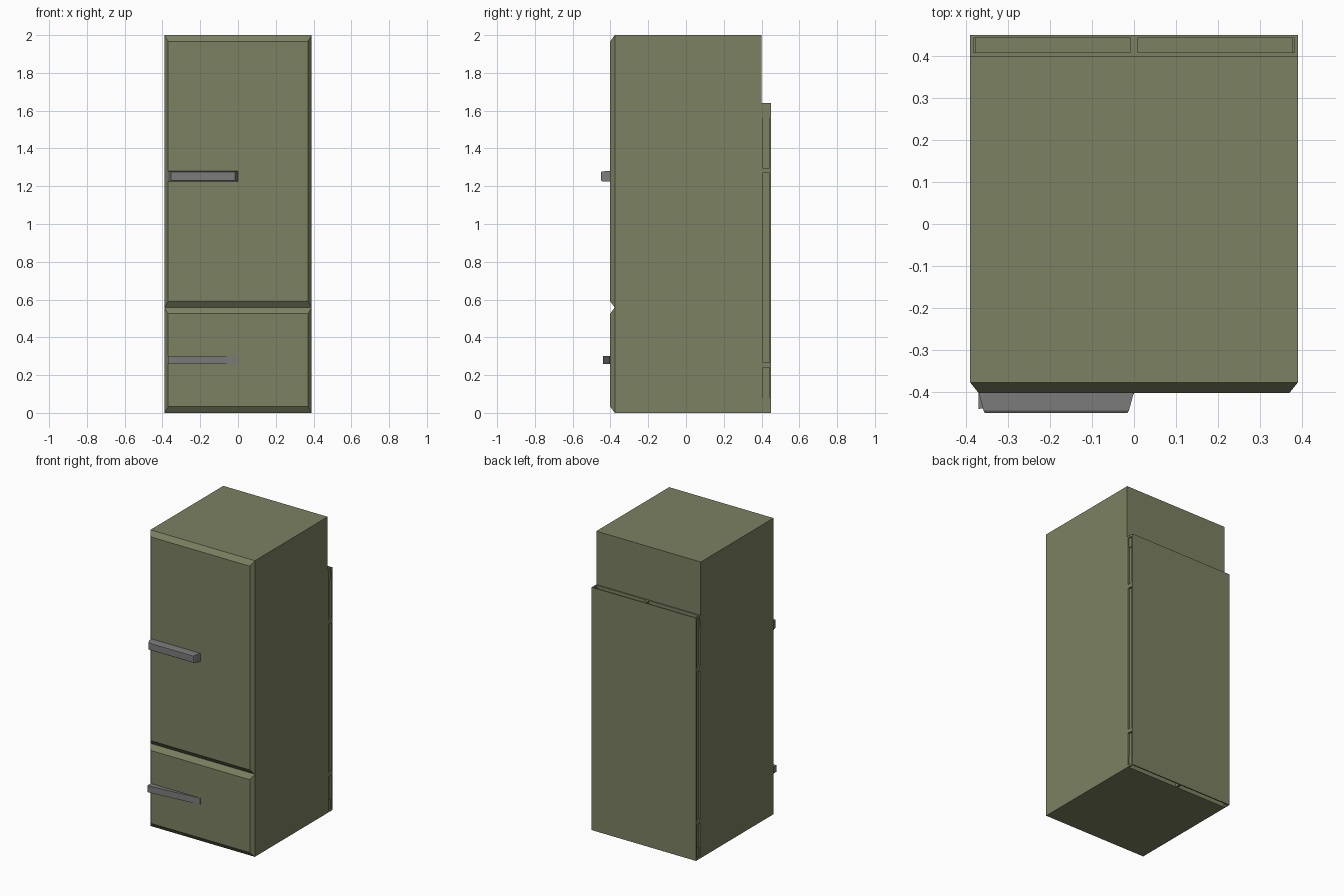
import bpy, bmesh

if "Cube" in bpy.data.objects:
    bpy.data.objects.remove(bpy.data.objects["Cube"])

def material(name, rgb):
    m = bpy.data.materials.new(name)
    m.diffuse_color = (*rgb, 1)
    m.use_nodes = True
    m.node_tree.nodes["Principled BSDF"].inputs["Base Color"].default_value = m.diffuse_color
    return m

olive = material("olive_paint", (0.20, 0.22, 0.12))
grey = material("handle_grey", (0.20, 0.20, 0.205))

def finish(bm, name, mat, recalc=True):
    if recalc:
        bmesh.ops.recalc_face_normals(bm, faces=bm.faces)
    me = bpy.data.meshes.new(name)
    bm.to_mesh(me)
    bm.free()
    me.materials.append(mat)
    ob = bpy.data.objects.new(name, me)
    bpy.context.collection.objects.link(ob)
    return ob

def loft(name, mat, rings):
    """Stack rectangles (y, x0, x1, z0, z1) from back to front into a solid."""
    bm = bmesh.new()
    loops = [[bm.verts.new((x, y, z)) for x, z in ((x0, z0), (x1, z0), (x1, z1), (x0, z1))]
             for y, x0, x1, z0, z1 in rings]
    for a, b in zip(loops, loops[1:]):
        for i in range(4):
            j = (i + 1) % 4
            bm.faces.new((a[i], a[j], b[j], b[i]))
    bm.faces.new(loops[0])
    bm.faces.new(loops[-1])
    return finish(bm, name, mat)

# Cabinet and the two chamfered doors
W = 0.39
loft("cabinet", olive, [(0.40, -W, W, 0, 2), (-0.377, -W, W, 0, 2)])
for name, z0, z1 in (("freezer_drawer", 0, 0.558), ("upper_door", 0.558, 2)):
    loft(name, olive, [(-0.377, -W, W, z0, z1),
                       (-0.402, -W + 0.02, W - 0.02, z0 + 0.033, z1 - 0.033)])

# Rear panel with slots around its rim: deep at top and bottom, shallow at the sides
bm = bmesh.new()
bmesh.ops.create_cube(bm, size=1)
for v in bm.verts:
    v.co = (v.co.x * 2 * W, 0.425 + v.co.y * 0.05, (v.co.z + 0.5) * 1.64)
for co, no in (((0, 0, 0), (1, 0, 0)), ((0, 0, 0.254), (0, 0, 1)), ((0, 0, 1.283), (0, 0, 1))):
    bmesh.ops.bisect_plane(bm, geom=bm.verts[:] + bm.edges[:] + bm.faces[:],
                           plane_co=co, plane_no=no)
bm.normal_update()
sides = [f for f in bm.faces if abs(f.normal.x) > 0.5]
ends = [f for f in bm.faces if abs(f.normal.z) > 0.5]
bmesh.ops.inset_individual(bm, faces=sides + ends, thickness=0.011)
for f in sides:
    mid = f.calc_center_median().z
    for v in f.verts:
        v.co.z += 0.006 if v.co.z < mid else -0.006
bmesh.ops.inset_individual(bm, faces=sides, thickness=0, depth=-0.0125)
bmesh.ops.inset_individual(bm, faces=ends, thickness=0, depth=-0.08)
finish(bm, "rear_panel", olive, recalc=False)

# Upper handle: tapered bar with a chamfered front
loft("upper_handle", grey, [(-0.40, -0.37, 0, 1.225, 1.28),
                            (-0.444, -0.358, -0.012, 1.226, 1.279),
                            (-0.45, -0.355, -0.016, 1.23, 1.275)])

# Lower handle: wedge fading into the drawer front at its inner end
bm = bmesh.new()
prof = [(-0.37, -0.395), (-0.37, -0.44), (0, -0.404), (0, -0.395)]
base = bm.faces.new([bm.verts.new((x, y, 0.258)) for x, y in prof])
ext = bmesh.ops.extrude_face_region(bm, geom=[base])["geom"]
bmesh.ops.translate(bm, vec=(0, 0, 0.044), verts=[g for g in ext if isinstance(g, bmesh.types.BMVert)])
finish(bm, "lower_handle", grey)
